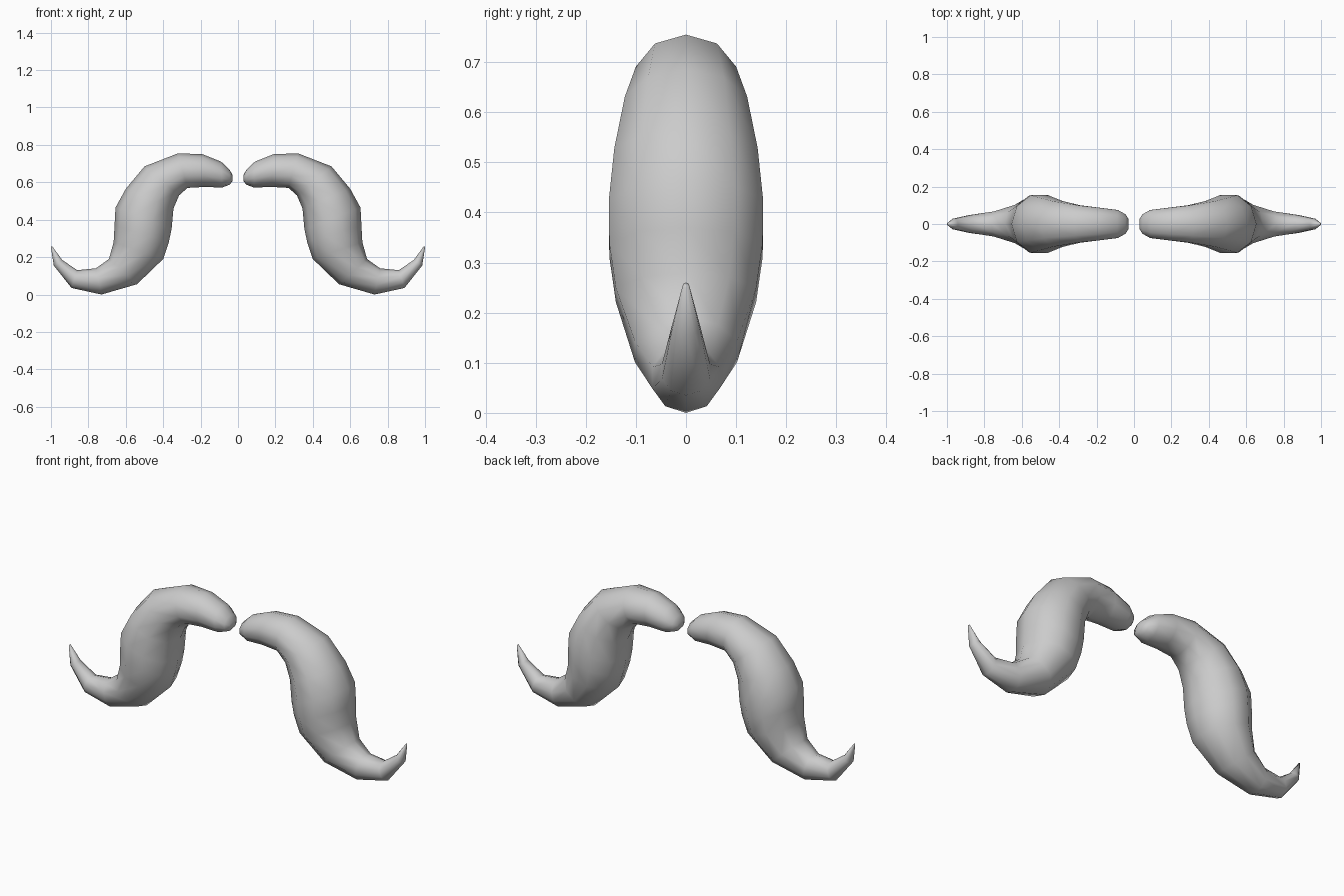
import bpy, bmesh, math
from mathutils import Vector

if "Cube" in bpy.data.objects:
    bpy.data.objects.remove(bpy.data.objects["Cube"], do_unlink=True)

SIDES = 10

# Plain grey material
grey = bpy.data.materials.new("plain_grey")
grey.use_nodes = True
colour = (0.6, 0.6, 0.6, 1)
grey.diffuse_color = colour
grey.node_tree.nodes["Principled BSDF"].inputs["Base Color"].default_value = colour

# Rings along the curl: outer x, z, inner x, z, half depth
RINGS = [
    (.03, .64, .03, .605, .027),
    (.045, .668, .045, .587, .052),
    (.09, .71, .085, .572, .075),
    (.19, .75, .18, .575, .087),
    (.32, .755, .27, .57, .1),
    (.50, .685, .315, .53, .122),
    (.60, .565, .345, .46, .143),
    (.655, .465, .355, .35, .154),
    (.66, .37, .37, .28, .153),
    (.665, .28, .40, .19, .14),
    (.69, .19, .54, .055, .102),
    (.76, .14, .73, 0, .067),
    (.86, .13, .89, .035, .048),
    (.94, .185, .985, .155, .028),
    (.995, .26, 1, .25, .006),
]


def add_ring(bm, ox, oz, ix, iz, depth):
    """Elliptical cross-section spanning the outer and inner outline."""
    outer, inner = Vector((ox, 0, oz)), Vector((ix, 0, iz))
    centre, half = (outer + inner) / 2, (outer - inner) / 2
    side = Vector((0, depth / math.sin(math.radians(72)), 0))
    angles = [math.tau * i / SIDES for i in range(SIDES)]
    return [bm.verts.new(centre + half * math.cos(a) + side * math.sin(a)) for a in angles]


# Left half, lofted from ring to ring and closed at both ends
bm = bmesh.new()
rings = [add_ring(bm, *r) for r in RINGS]
for a, b in zip(rings, rings[1:]):
    for i in range(SIDES):
        j = (i + 1) % SIDES
        bm.faces.new((a[i], a[j], b[j], b[i]))
bm.faces.new(rings[0])
bm.faces.new(rings[-1])
bmesh.ops.recalc_face_normals(bm, faces=bm.faces)
for face in bm.faces:
    face.smooth = True

mesh = bpy.data.meshes.new("curled_moustache")
bm.to_mesh(mesh)
bm.free()
mesh.materials.append(grey)
moustache = bpy.data.objects.new("curled_moustache", mesh)
bpy.context.collection.objects.link(moustache)

# Right half
mirror = moustache.modifiers.new("mirror_halves", "MIRROR")
mirror.use_axis[0] = True
mirror.use_mirror_merge = False
